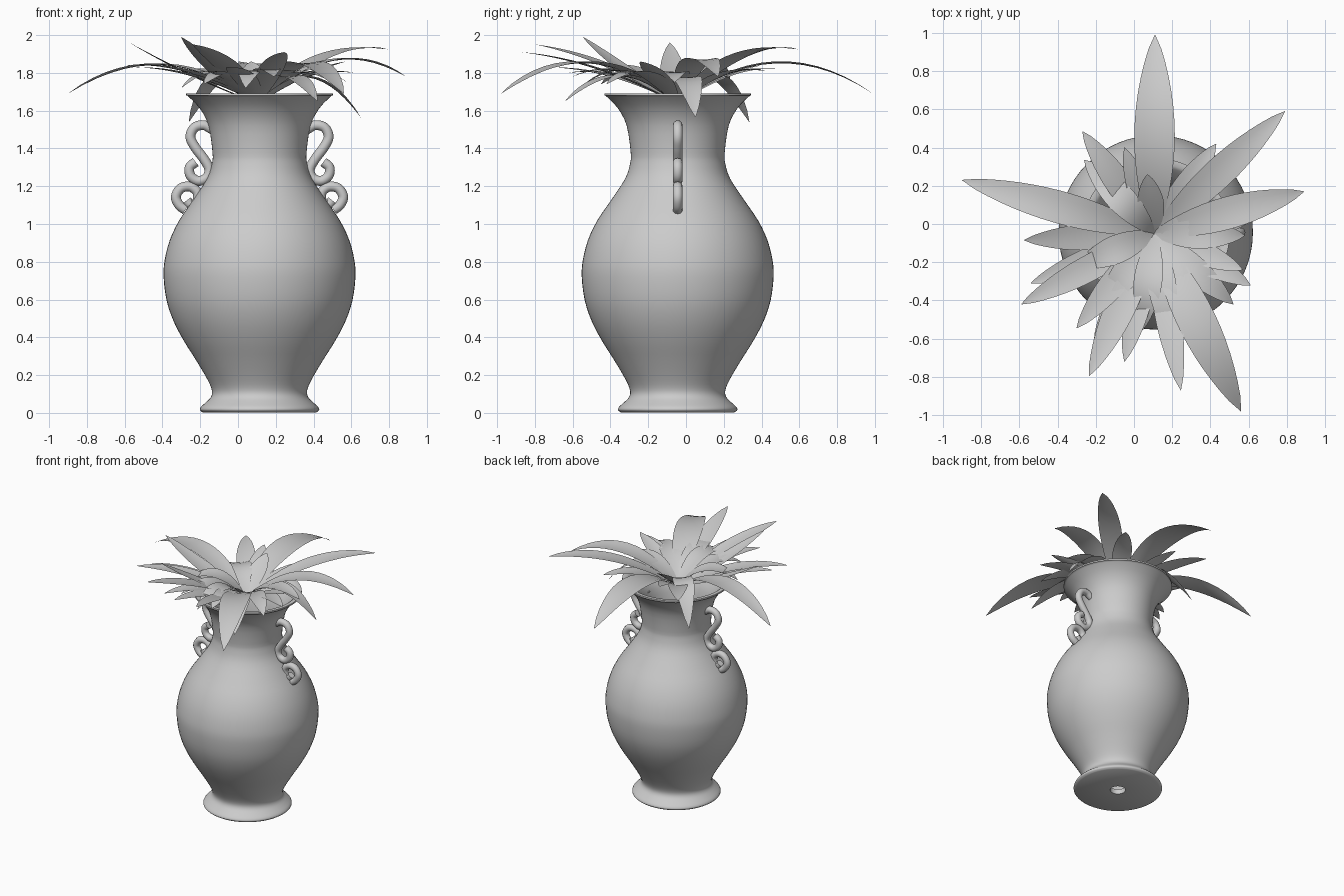
import bpy, bmesh, math
from mathutils import Vector

CX, CY = 0.114, -0.044  # vase axis


def finish(name, bm, angle=40):
    me = bpy.data.meshes.new(name)
    bm.to_mesh(me)
    bm.free()
    ob = bpy.data.objects.new(name, me)
    bpy.context.collection.objects.link(ob)
    bpy.ops.object.select_all(action='DESELECT')
    ob.select_set(True)
    bpy.context.view_layer.objects.active = ob
    bpy.ops.object.shade_smooth_by_angle(angle=math.radians(angle))
    return ob


def spline(pts, n):
    """Catmull-Rom samples through 2D points."""
    p = [Vector(q) for q in pts]
    p = [2 * p[0] - p[1]] + p + [2 * p[-1] - p[-2]]
    out = []
    for i in range(1, len(p) - 2):
        a, b, c, d = p[i - 1:i + 3]
        for k in range(n):
            t = k / n
            out.append(0.5 * (2 * b + (c - a) * t + (2 * a - 5 * b + 4 * c - d) * t * t
                              + (3 * b - a - 3 * c + d) * t ** 3))
    return out + [p[-2]]


# Vase: outer profile, inner wall, drain hole in the foot
outer = [(0.300, 0.002), (0.316, 0.015), (0.310, 0.032), (0.285, 0.055), (0.258, 0.083),
         (0.252, 0.118), (0.275, 0.175), (0.335, 0.277), (0.400, 0.38), (0.455, 0.485),
         (0.492, 0.595), (0.508, 0.72), (0.502, 0.81), (0.475, 0.915), (0.425, 1.02),
         (0.350, 1.13), (0.278, 1.24), (0.252, 1.32), (0.249, 1.38), (0.270, 1.52),
         (0.315, 1.61), (0.375, 1.673), (0.388, 1.68)]
inner = [(0.345, 1.68), (0.29, 1.61), (0.242, 1.52), (0.22, 1.38), (0.223, 1.32),
         (0.25, 1.235), (0.32, 1.13), (0.395, 1.025), (0.472, 0.815), (0.477, 0.725),
         (0.425, 0.5), (0.305, 0.29), (0.22, 0.127), (0.2, 0.04)]
prof = ([Vector((0.055, 0.002))] + spline(outer, 3) + [Vector((0.388, 1.692)), Vector((0.36, 1.692))]
        + spline(inner, 3) + [Vector((0.055, 0.04)), Vector((0.055, 0.002))])
bm = bmesh.new()
N = 64
rings = [[bm.verts.new((CX + r * math.cos(2 * math.pi * k / N),
                        CY + r * math.sin(2 * math.pi * k / N), max(z, 0))) for k in range(N)]
         for r, z in prof]
for a, b in zip(rings, rings[1:]):
    for k in range(N):
        bm.faces.new((a[k], a[(k + 1) % N], b[(k + 1) % N], b[k]))
bmesh.ops.remove_doubles(bm, verts=bm.verts, dist=1e-5)
bmesh.ops.recalc_face_normals(bm, faces=bm.faces)
finish("vase", bm)


# Scroll handles: tubes along (radius, z) paths, mirrored to both sides
def handle(name, path, side, rad=0.026, M=12):
    bm = bmesh.new()
    pts = spline(path, 5)
    rings = []
    for i, p in enumerate(pts):
        t = (pts[min(i + 1, len(pts) - 1)] - pts[max(i - 1, 0)]).normalized()
        ring = []
        for k in range(M):
            a = 2 * math.pi * k / M
            u = rad * math.cos(a)
            ring.append(bm.verts.new((CX + side * (p.x - t.y * u),
                                      CY + rad * math.sin(a), p.y + t.x * u)))
        rings.append(ring)
    for a, b in zip(rings, rings[1:]):
        for k in range(M):
            bm.faces.new((a[k], a[(k + 1) % M], b[(k + 1) % M], b[k]))
    bm.faces.new(rings[0])
    bm.faces.new(rings[-1])
    bmesh.ops.recalc_face_normals(bm, faces=bm.faces)
    finish(name, bm, 50)


upper = [(0.25, 1.50), (0.295, 1.523), (0.345, 1.51), (0.366, 1.46), (0.34, 1.405),
         (0.295, 1.345), (0.266, 1.29), (0.28, 1.245), (0.325, 1.228), (0.365, 1.255),
         (0.37, 1.3), (0.338, 1.328)]
lower = [(0.392, 1.075), (0.425, 1.1), (0.443, 1.145), (0.415, 1.19), (0.365, 1.197),
         (0.328, 1.165), (0.332, 1.118), (0.365, 1.103), (0.385, 1.125)]
for side, s in ((-1, "left"), (1, "right")):
    handle("upper_handle_" + s, upper, side)
    handle("lower_handle_" + s, lower, side)

# Leaves: tip x, y, z, arch control height, width
big_leaves = [
    (0.11, 0.99, 1.69, 2.04, 0.20), (0.79, 0.59, 1.925, 1.98, 0.15),
    (0.89, 0.17, 1.78, 2.02, 0.16), (0.56, -0.98, 1.69, 2.04, 0.19),
    (-0.90, 0.23, 1.69, 2.02, 0.16), (0.245, -0.87, 1.91, 1.86, 0.13),
    (-0.235, -0.795, 1.95, 1.88, 0.15), (-0.30, -0.545, 1.99, 1.78, 0.13),
    (-0.575, -0.085, 1.96, 1.76, 0.13), (-0.59, -0.42, 1.84, 1.86, 0.13),
    (-0.54, -0.31, 1.83, 1.82, 0.12), (0.65, 0.05, 1.565, 1.95, 0.15),
    (0.42, -0.64, 1.65, 1.92, 0.14), (-0.26, 0.335, 1.54, 1.98, 0.14),
]
small_leaves = [
    (-0.27, 0.485, 1.82, 1.84, 0.13), (0.43, 0.42, 1.81, 1.85, 0.13),
    (0.07, 0.26, 1.86, 1.78, 0.13), (-0.05, -0.72, 1.83, 1.82, 0.13),
    (-0.21, -0.62, 1.80, 1.84, 0.12), (0.61, -0.32, 1.80, 1.84, 0.13),
    (0.57, -0.24, 1.86, 1.80, 0.12), (0.52, -0.42, 1.74, 1.90, 0.13),
    (0.19, -0.60, 1.78, 1.90, 0.14), (-0.30, -0.22, 1.72, 1.92, 0.14),
    (-0.05, 0.40, 1.84, 1.80, 0.11), (0.04, -0.56, 1.72, 1.94, 0.14),
    (0.58, -0.06, 1.75, 1.90, 0.14), (0.33, -0.50, 1.80, 1.86, 0.13),
    (-0.18, -0.45, 1.74, 1.90, 0.14),
]
BASE = Vector((0.105, -0.05, 1.64))


def leaf(name, x, y, z, zc, width, n=14):
    tip = Vector((x, y, z))
    ctrl = BASE.lerp(tip, 0.5)
    ctrl.z = zc
    d = (tip - BASE).to_2d().normalized()
    across = Vector((-d.y, d.x, 0))
    bm = bmesh.new()
    rows = []
    for i in range(n + 1):
        t = i / n
        p = BASE * (1 - t) ** 2 + ctrl * 2 * t * (1 - t) + tip * t * t
        w = width / 2 * (max(0.0, math.sin(math.pi * t)) ** 0.75 + 0.10 * (1 - t)) + 0.001
        fold = Vector((0, 0, 0.08 * w))
        rows.append([bm.verts.new(q) for q in
                     (p - across * w + fold, p - across * w * 0.5, p - fold * 0.3,
                      p + across * w * 0.5, p + across * w + fold)])
    for a, b in zip(rows, rows[1:]):
        for k in range(4):
            bm.faces.new((a[k + 1], a[k], b[k], b[k + 1]))
    bmesh.ops.recalc_face_normals(bm, faces=bm.faces)
    finish(name, bm, 60)


for kind, specs in (("long", big_leaves), ("short", small_leaves)):
    for i, spec in enumerate(specs):
        leaf(f"{kind}_leaf_{i + 1}", *spec)
